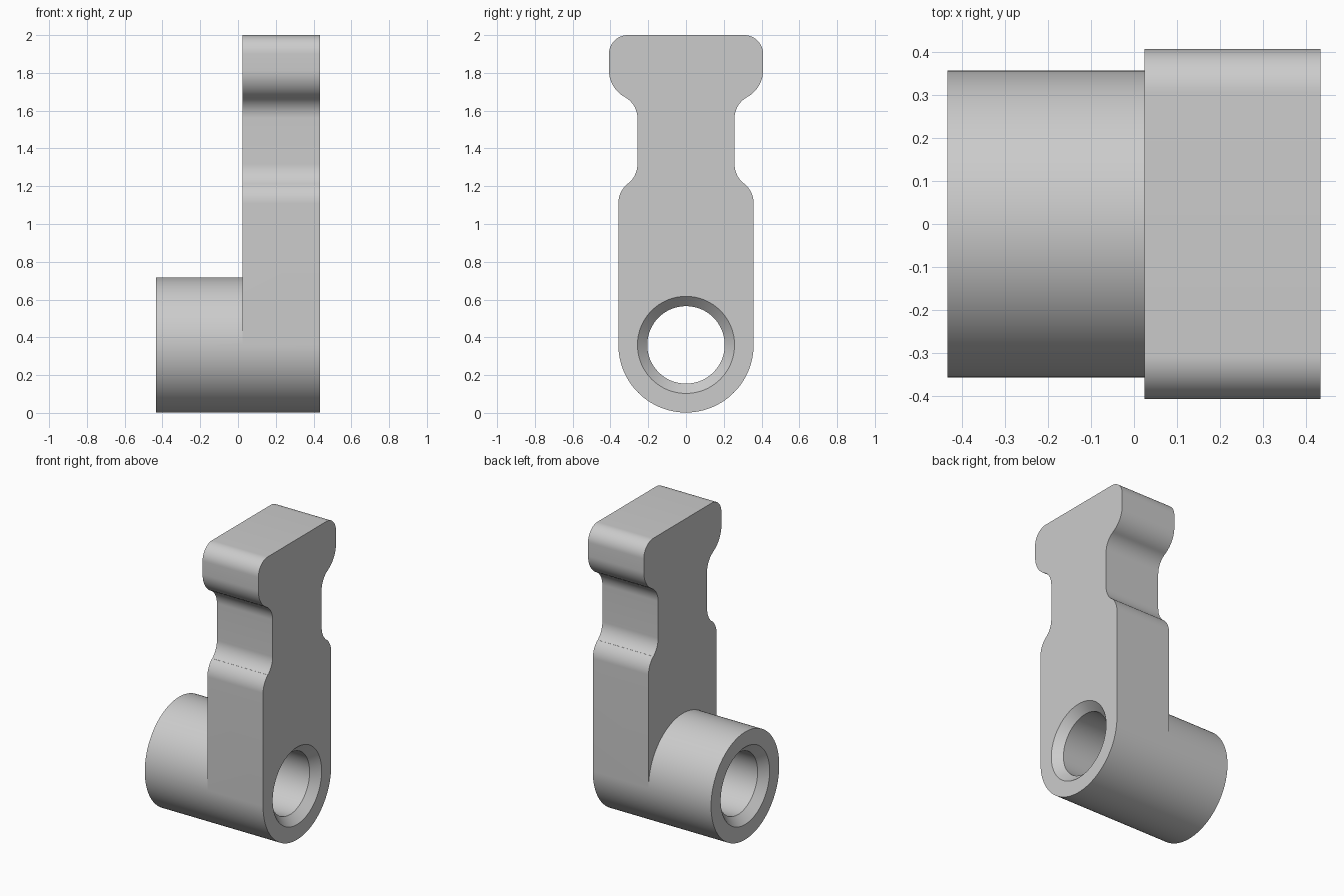
import bpy, bmesh
from math import sin, cos, pi, radians

cube = bpy.data.objects.get("Cube")
if cube:
    bpy.data.objects.remove(cube)

R, BORE, MOUTH = 0.358, 0.205, 0.257     # barrel, bore and chamfer radii
CZ, END, STEP, CHAMFER = 0.36, 0.435, 0.025, 0.052
HALF = 64                                # segments in half a circle

grey = bpy.data.materials.new("plain grey")
grey.use_nodes = True
grey.diffuse_color = (0.6, 0.6, 0.6, 1)
grey.node_tree.nodes["Principled BSDF"].inputs["Base Color"].default_value = (0.6, 0.6, 0.6, 1)


def arc(y, z, r, a, b, n=14):
    """Points (y, z) along an arc from angle a to angle b in degrees."""
    return [(y + r * cos(radians(a + (b - a) * i / n)),
             z + r * sin(radians(a + (b - a) * i / n))) for i in range(n + 1)]


# One side of the lever: shoulder, neck, flared head and rounded top corner
neck, head = 0.257, 0.408
side = (arc(R - 0.134, 1.11, 0.134, 0, 51)
        + arc(neck + 0.134, 1.318, 0.134, 231, 180)
        + arc(neck + 0.126, 1.56, 0.126, 180, 118)
        + arc(head - 0.162, 1.814, 0.162, -62, 0)
        + arc(head - 0.1, 1.9, 0.1, 0, 90))
upper = side + [(-y, z) for y, z in reversed(side)]
lower = arc(0, CZ, R, 180, 360, HALF)
crown = arc(0, CZ, R, 180, 0, HALF)

bm = bmesh.new()


def loop(points, x):
    return [bm.verts.new((x, y, z)) for y, z in points]


def ring(r, x):
    return loop(arc(0, CZ, r, 0, 360, 2 * HALF)[:-1], x)


def bridge(a, b):
    for i in range(len(a)):
        j = (i + 1) % len(a)
        bm.faces.new((a[i], a[j], b[j], b[i]))


# Barrel: outer wall, end ring, chamfers and bore
rings = [ring(r, x) for r, x in ((R, STEP), (R, -END), (MOUTH, -END),
         (BORE, CHAMFER - END), (BORE, END - CHAMFER), (MOUTH, END))]
for a, b in zip(rings, rings[1:]):
    bridge(a, b)

# Lever: edge wall and the inner face above the barrel
bridge(loop(lower + upper, STEP), loop(lower + upper, END))
bm.faces.new(loop(crown + upper, STEP))
bmesh.ops.remove_doubles(bm, verts=bm.verts[:], dist=0.0002)

# Lever: outer face around the bore
rim = [e for e in bm.edges if e.is_boundary]
bmesh.ops.triangle_fill(bm, use_beauty=True, edges=rim, normal=(1, 0, 0))
bmesh.ops.recalc_face_normals(bm, faces=bm.faces[:])

mesh = bpy.data.meshes.new("lever_with_barrel")
bm.to_mesh(mesh)
bm.free()
mesh.materials.append(grey)
lever = bpy.data.objects.new("lever_with_barrel", mesh)
bpy.context.collection.objects.link(lever)
bpy.ops.object.select_all(action="DESELECT")
lever.select_set(True)
bpy.context.view_layer.objects.active = lever
bpy.ops.object.shade_smooth_by_angle(angle=radians(30))
